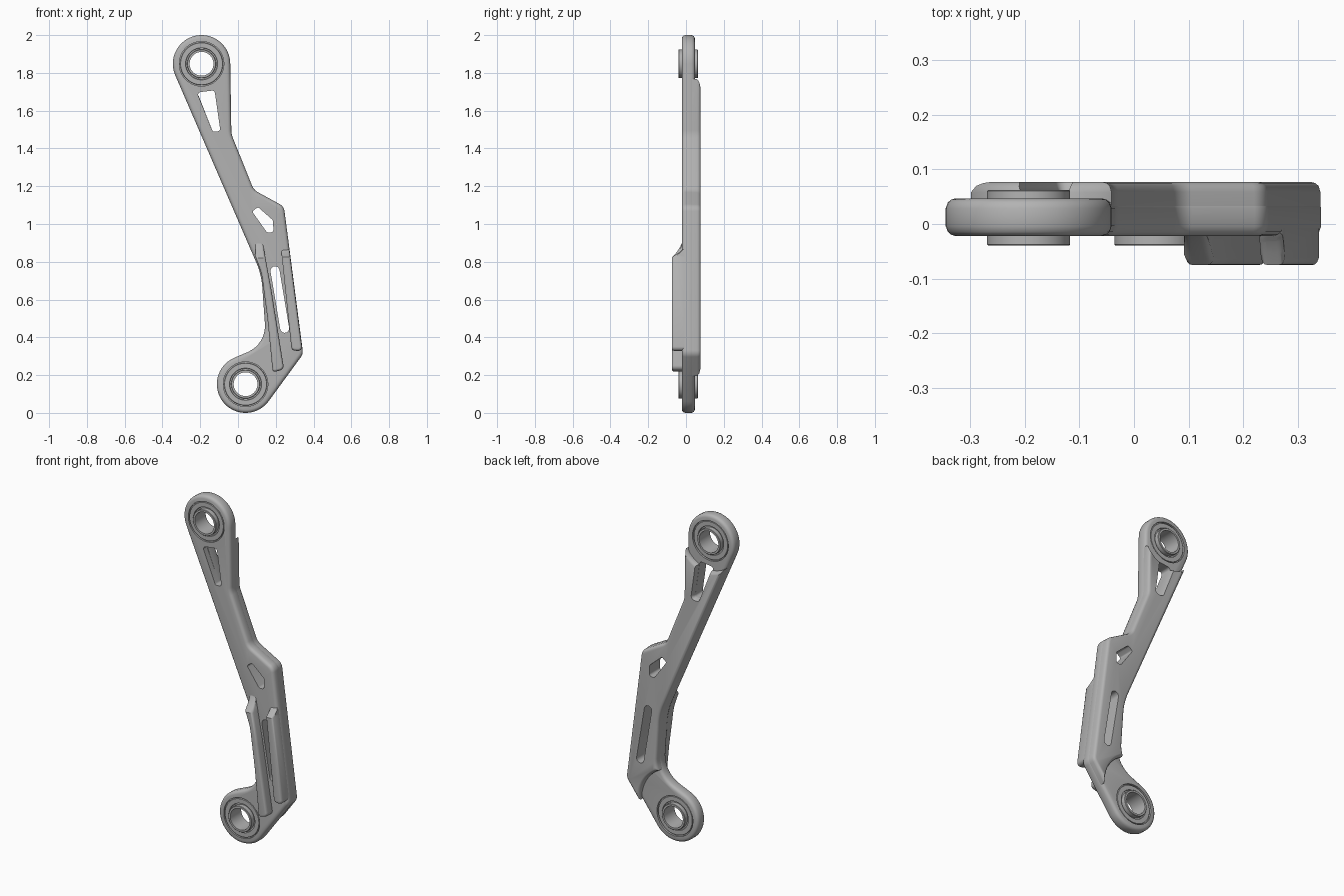
import bpy, bmesh, math
from mathutils import Vector

if "Cube" in bpy.data.objects:
    bpy.data.objects.remove(bpy.data.objects["Cube"])

metal = bpy.data.materials.new("grey_metal")
metal.diffuse_color = (0.45, 0.45, 0.45, 1)
metal.use_nodes = True
metal.node_tree.nodes["Principled BSDF"].inputs["Base Color"].default_value = metal.diffuse_color

TOP, BOTTOM, R = Vector((-0.193, 1.848)), Vector((0.04, 0.152)), 0.152


def arc(c, r, a0, a1, n):
    return [Vector((c[0] + r * math.cos(math.radians(a0 + (a1 - a0) * i / n)),
                    c[1] + r * math.sin(math.radians(a0 + (a1 - a0) * i / n)))) for i in range(n + 1)]


def circle(c, r, n=64):
    return arc(c, r, 0, 360, n)[:-1]


def fillet(prev, corner, nxt, r, n=8):
    """Rounded corner between two straight runs."""
    p = Vector(corner)
    u, v = (Vector(prev) - p).normalized(), (Vector(nxt) - p).normalized()
    half = u.angle(v) / 2
    t = r / math.tan(half)
    c = p + (u + v).normalized() * (r / math.sin(half))
    a, b = p + u * t - c, p + v * t - c
    a0, a1 = math.atan2(a.y, a.x), math.atan2(b.y, b.x)
    d = (a1 - a0 + math.pi) % (2 * math.pi) - math.pi
    return [c + Vector((math.cos(a0 + d * i / n), math.sin(a0 + d * i / n))) * r for i in range(n + 1)]


def rounded(corners):
    """Closed outline from (x, z, radius) corners."""
    pts, k = [], len(corners)
    for i, (x, z, r) in enumerate(corners):
        pts += fillet(corners[i - 1][:2], (x, z), corners[(i + 1) % k][:2], r, 6)
    return pts


def inset(pts, d):
    """Offset a counter-clockwise outline inwards."""
    out, k = [], len(pts)
    for i, p in enumerate(pts):
        e1, e2 = (p - pts[i - 1]).normalized(), (pts[(i + 1) % k] - p).normalized()
        n1, n2 = Vector((-e1.y, e1.x)), Vector((-e2.y, e2.x))
        out.append(p + (n1 + n2) * (d / max(0.3, 1 + n1.dot(n2))))
    return out


def finish(name, bm):
    bmesh.ops.recalc_face_normals(bm, faces=bm.faces)
    me = bpy.data.meshes.new(name)
    bm.to_mesh(me)
    bm.free()
    me.materials.append(metal)
    ob = bpy.data.objects.new(name, me)
    bpy.context.collection.objects.link(ob)
    return ob


def slab(name, pts, layers, ramp=None):
    """Stack inset copies of an outline along y; layers are (y, inset)."""
    bm = bmesh.new()
    rings = [[bm.verts.new((p.x, y, p.y)) for p in inset(pts, d)] for y, d in layers]
    k = len(pts)
    for a, b in zip(rings, rings[1:]):
        for i in range(k):
            bm.faces.new((a[i], a[(i + 1) % k], b[(i + 1) % k], b[i]))
    bm.faces.new(rings[0])
    bm.faces.new(rings[-1])
    if ramp:  # the upper end runs out into the plate
        z0, z1 = ramp
        for f in (0, 0.25, 0.5, 0.75):
            bmesh.ops.bisect_plane(bm, geom=bm.verts[:] + bm.edges[:] + bm.faces[:],
                                   plane_co=(0, 0, z0 + (z1 - z0) * f), plane_no=(0, 0, 1))
        for v in bm.verts:
            t = min(1, max(0, (v.co.z - z0) / (z1 - z0)))
            v.co.y *= 1 - 0.8 * math.sin(t * math.pi / 2)
    return finish(name, bm)


def lathe(name, c, profile, n=64):
    """Closed (radius, y) profile turned about the y direction."""
    bm = bmesh.new()
    rings = [[bm.verts.new((p.x, y, p.y)) for p in circle(c, r, n)] for r, y in profile]
    for j, a in enumerate(rings):
        b = rings[(j + 1) % len(rings)]
        for i in range(n):
            bm.faces.new((a[i], a[(i + 1) % n], b[(i + 1) % n], b[i]))
    return finish(name, bm)


def shade(ob):
    bpy.ops.object.select_all(action='DESELECT')
    ob.select_set(True)
    bpy.context.view_layer.objects.active = ob
    bpy.ops.object.shade_smooth_by_angle(angle=math.radians(35))


def cut(ob, cutters):
    bpy.context.view_layer.objects.active = ob
    for c in cutters:
        m = ob.modifiers.new("cut", 'BOOLEAN')
        m.operation, m.solver, m.object = 'DIFFERENCE', 'EXACT', c
        bpy.ops.object.modifier_apply(modifier=m.name)


# Arm outline, counter-clockwise from the right of the upper eye
left, neck = (0.124, 0.733), (0.150, 0.364)
heel, elbow, waist, throat = (0.345, 0.312), (0.243, 1.093), (0.084, 1.180), (-0.035, 1.475)
eye_top = arc(TOP, R, 0, 203, 32)
eye_low = arc(BOTTOM, R, 112, 323, 32)
outline = (eye_top
           + fillet(eye_top[-1], left, neck, 0.4)
           + fillet(left, neck, eye_low[0], 0.15)
           + eye_low
           + fillet(eye_low[-1], heel, elbow, 0.05)
           + fillet(heel, elbow, waist, 0.05)
           + fillet(elbow, waist, throat, 0.07)
           + fillet(waist, throat, eye_top[0], 0.12))

plate = slab("arm_plate", outline, [(-0.022, 0.018), (-0.0195, 0.010), (-0.0145, 0.004), (-0.004, 0),
                                    (0.029, 0), (0.0395, 0.004), (0.0445, 0.010), (0.047, 0.018)])
back = slab("back_thickening", outline, [(0.012, 0.0015), (0.059, 0.0015), (0.070, 0.005),
                                         (0.075, 0.011), (0.077, 0.019)])

# Cutters
THROUGH = [(-0.2, 0), (0.2, 0)]
FLARE = [(-0.1, 0), (0.058, 0), (0.068, -0.004), (0.074, -0.01), (0.079, -0.02)]
slot_top, slot_low = (0.196, 0.752), (0.247, 0.448)
slot = slab("slot_cutter", arc(slot_top, 0.024, 9.5, 189.5, 12) + arc(slot_low, 0.024, 189.5, 369.5, 12), THROUGH)
window = slab("window_cutter", rounded([(0.105, 1.090, 0.012), (0.075, 1.066, 0.01), (0.155, 0.953, 0.018),
                                        (0.188, 0.957, 0.015), (0.185, 1.020, 0.015)]), THROUGH)
upper = slab("upper_window_cutter", rounded([(-0.124, 1.708, 0.015), (-0.217, 1.696, 0.015),
                                             (-0.133, 1.488, 0.014), (-0.093, 1.492, 0.014)]), THROUGH)
trough = slab("trough_cutter", rounded([(-0.140, 1.830, 0.015), (-0.262, 1.815, 0.015),
                                        (-0.133, 1.488, 0.014), (-0.093, 1.492, 0.014)]), FLARE[:3] + [(0.08, -0.008)])
bores = [slab("bore_cutter", circle(c, 0.118), THROUGH) for c in (TOP, BOTTOM)]
relief_top = slab("upper_relief_cutter", circle(TOP, 0.172), FLARE)
relief_low = slab("lower_relief_cutter", circle((0.03, 0.20), 0.228), FLARE)
cut(plate, bores + [slot, window, upper])
cut(back, [slot, window, trough, relief_top, relief_low])
for c in bores + [slot, window, upper, trough, relief_top, relief_low]:
    bpy.data.objects.remove(c)

# Raised ribs on the front
RIB = [(0.0, 0.001), (-0.062, 0.001), (-0.070, 0.004), (-0.074, 0.008), (-0.075, 0.013)]
inner_rib = slab("inner_rib", rounded([(0.132, 0.900, 0.015), (0.093, 0.925, 0.012), (0.090, 0.830, 0.02),
                                       (0.124, 0.735, 0.3), (0.155, 0.500, 0.3), (0.183, 0.213, 0.015),
                                       (0.245, 0.230, 0.025), (0.178, 0.650, 0.3)]), RIB, (0.82, 0.93))
outer_rib = slab("outer_rib", rounded([(0.272, 0.868, 0.012), (0.227, 0.868, 0.016),
                                       (0.283, 0.330, 0.022), (0.343, 0.325, 0.022)]), RIB, (0.825, 0.88))

# Bearings with a projecting sleeve and a grooved race
half = [(0.063, 0.051), (0.074, 0.051), (0.076, 0.049), (0.076, 0.024), (0.083, 0.024),
        (0.085, 0.032), (0.111, 0.032), (0.113, 0.024), (0.122, 0.024)]
MID = 0.0115
profile = [(r, MID - h) for r, h in half] + [(r, MID + h) for r, h in reversed(half)]
bearings = [lathe(n, c, profile) for n, c in (("upper_bearing", TOP), ("lower_bearing", BOTTOM))]

for ob in [plate, back, inner_rib, outer_rib] + bearings:
    shade(ob)
